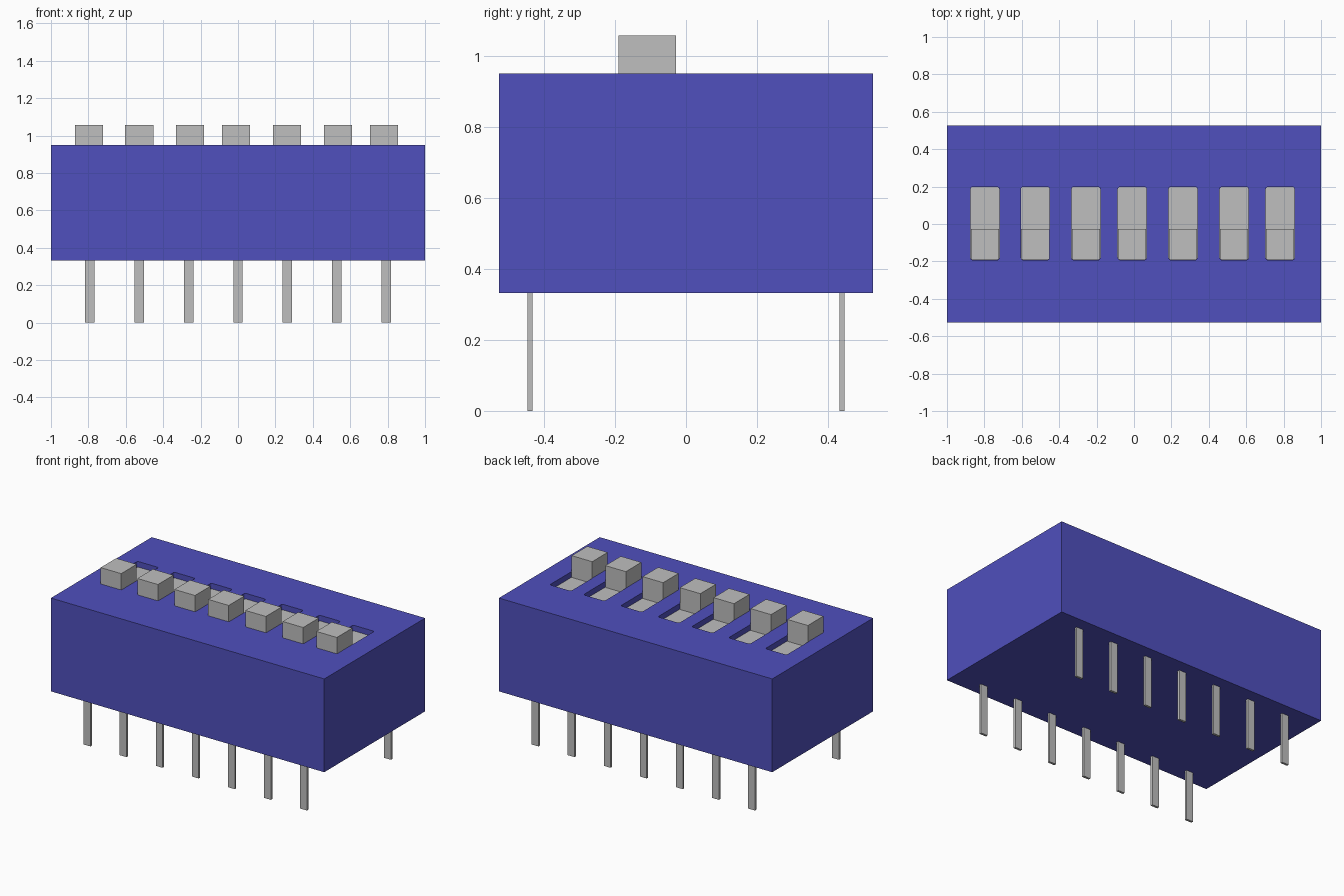
import bpy
import bmesh
from mathutils import Matrix

if "Cube" in bpy.data.objects:
    bpy.data.objects.remove(bpy.data.objects["Cube"], do_unlink=True)


def material(name, rgb):
    mat = bpy.data.materials.new(name)
    mat.use_nodes = True
    color = (*rgb, 1.0)
    mat.diffuse_color = color
    mat.node_tree.nodes["Principled BSDF"].inputs["Base Color"].default_value = color
    return mat


blue = material("blue plastic", (0.08, 0.08, 0.51))
grey = material("light grey", (0.52, 0.52, 0.52))


def box(name, x, y, z, mat, corner=0.0):
    """Box spanning the ranges x, y, z; corner rounds its upright edges."""
    size = [r[1] - r[0] for r in (x, y, z)]
    centre = [(r[0] + r[1]) / 2 for r in (x, y, z)]
    bm = bmesh.new()
    bmesh.ops.create_cube(bm, size=1, matrix=Matrix.Diagonal((*size, 1)))
    if corner:
        upright = [e for e in bm.edges
                   if abs(e.verts[0].co.z - e.verts[1].co.z) > size[2] / 2]
        bmesh.ops.bevel(bm, geom=upright, offset=corner, segments=3,
                        profile=0.5, affect='EDGES')
    mesh = bpy.data.meshes.new(name)
    bm.to_mesh(mesh)
    bm.free()
    mesh.materials.append(mat)
    obj = bpy.data.objects.new(name, mesh)
    obj.location = centre
    bpy.context.collection.objects.link(obj)
    return obj


def around(c, width):
    return (c - width / 2, c + width / 2)


BOTTOM, TOP, FLOOR = 0.333, 0.95, 0.91
SLOT_Y = (-0.192, 0.198)
SWITCH_X = (-0.797, -0.528, -0.257, -0.01, 0.262, 0.535, 0.781)

# Housing block
housing = box("housing", (-1, 1), (-0.527, 0.527), (BOTTOM, TOP), blue)

for i, x in enumerate(SWITCH_X, 1):
    # Recessed slot cut into the top
    cutter = box("slot_cutter", around(x, 0.155), SLOT_Y, (FLOOR, TOP + 0.1), blue, 0.012)
    cutter.hide_render = True
    cut = housing.modifiers.new("slot", 'BOOLEAN')
    cut.operation = 'DIFFERENCE'
    cut.solver = 'EXACT'
    cut.object = cutter
    bpy.context.view_layer.objects.active = housing
    bpy.ops.object.modifier_apply(modifier=cut.name)
    bpy.data.objects.remove(cutter, do_unlink=True)

    # Slot floor plate and the slider knob at the front end of the slot
    box(f"slot_floor_{i}", around(x, 0.154), SLOT_Y, (FLOOR - 0.003, FLOOR + 0.003), grey, 0.012)
    box(f"slider_knob_{i}", around(x, 0.15), (-0.19, -0.028), (FLOOR, 1.057), grey)

# Two rows of pins
for row, y in (("front", -0.439), ("back", 0.439)):
    for i in range(7):
        box(f"{row}_pin_{i + 1}", around((i - 3) * 0.264, 0.05), around(y, 0.015),
            (0, BOTTOM + 0.01), grey)
